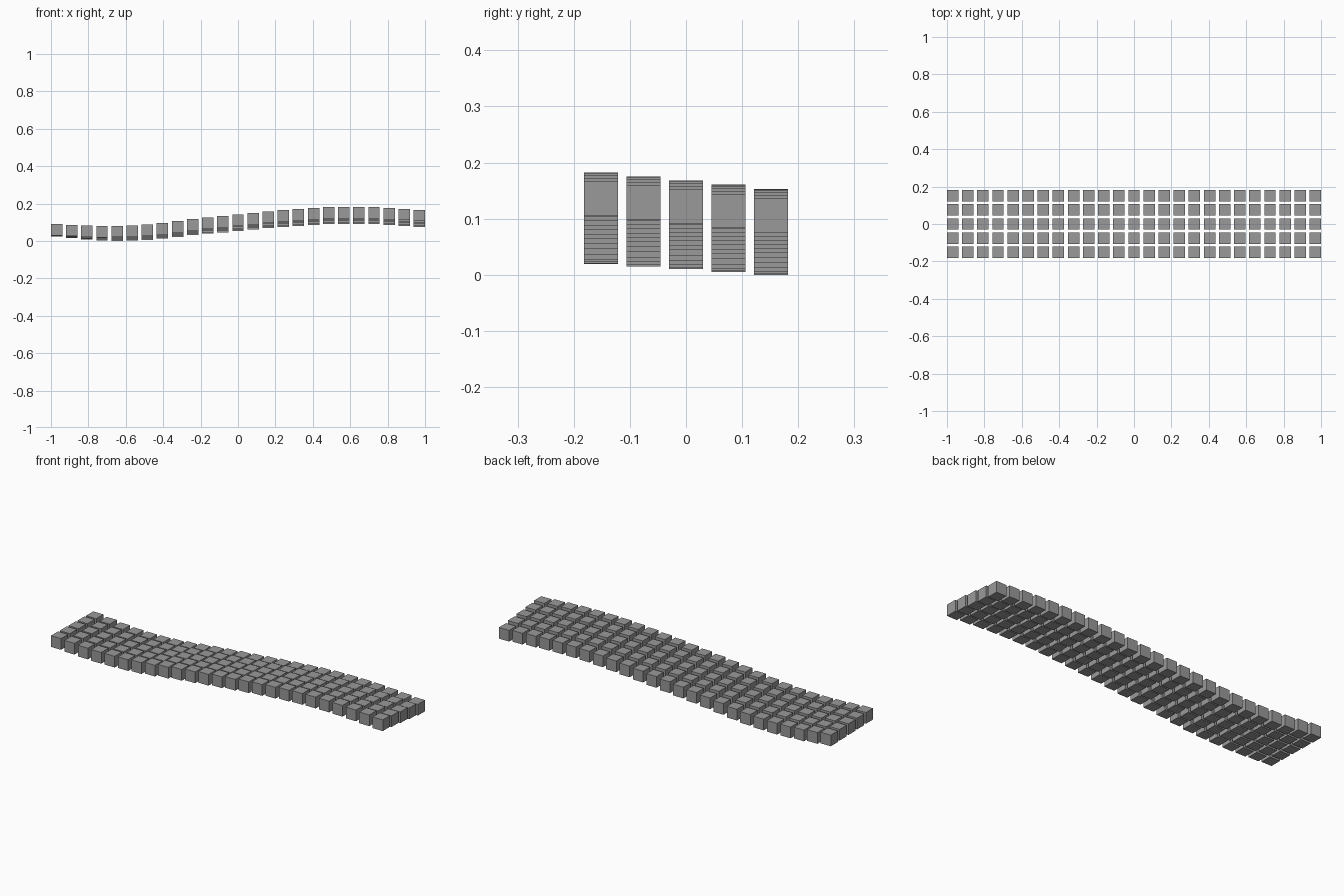
import bpy
import bmesh
from mathutils import Matrix

default = bpy.data.objects.get("Cube")
if default:
    bpy.data.objects.remove(default, do_unlink=True)

COLUMNS, ROWS = 25, 5
SIZE = 0.061
HALF_X, HALF_Y = 0.9695, 0.1515
STEP = 3  # columns between height keys

# Underside of the front row, and how far the back row drops below it
FRONT = [0.031, 0.0203, 0.029, 0.057, 0.0815, 0.1045, 0.1205, 0.1208, 0.107]
DROP = [0.007, 0.0175, 0.0225, 0.025, 0.027, 0.0285, 0.029, 0.03, 0.031]


def smooth(keys, column):
    """Smooth curve through evenly spaced keys."""
    i = min(column // STEP, len(keys) - 2)
    t = column / STEP - i
    a, b = keys[i], keys[i + 1]
    before = keys[i - 1] if i > 0 else 2 * a - b
    after = keys[i + 2] if i + 2 < len(keys) else 2 * b - a
    m, n = (b - before) / 2, (after - a) / 2
    return a + m * t + (3 * (b - a) - 2 * m - n) * t**2 + (2 * (a - b) + m + n) * t**3


def underside(column, row):
    t = row / (ROWS - 1)
    return smooth(FRONT, column) - smooth(DROP, column) * t * (0.88 + 0.12 * t)


# Single grey material
grey = bpy.data.materials.new("mid_grey")
grey.use_nodes = True
colour = (0.32, 0.32, 0.32, 1)
grey.diffuse_color = colour
grey.node_tree.nodes["Principled BSDF"].inputs["Base Color"].default_value = colour

# Rows of separate cubes riding on the wave, front to back
lowest = min(underside(c, r) for c in range(COLUMNS) for r in range(ROWS))
for row in range(ROWS):
    bm = bmesh.new()
    y = HALF_Y * (2 * row / (ROWS - 1) - 1)
    for column in range(COLUMNS):
        x = HALF_X * (2 * column / (COLUMNS - 1) - 1)
        z = underside(column, row) - lowest + SIZE / 2
        bmesh.ops.create_cube(bm, size=SIZE, matrix=Matrix.Translation((x, y, z)))
    mesh = bpy.data.meshes.new(f"cube_row_{row + 1}")
    bm.to_mesh(mesh)
    bm.free()
    mesh.materials.append(grey)
    bpy.context.collection.objects.link(bpy.data.objects.new(mesh.name, mesh))
